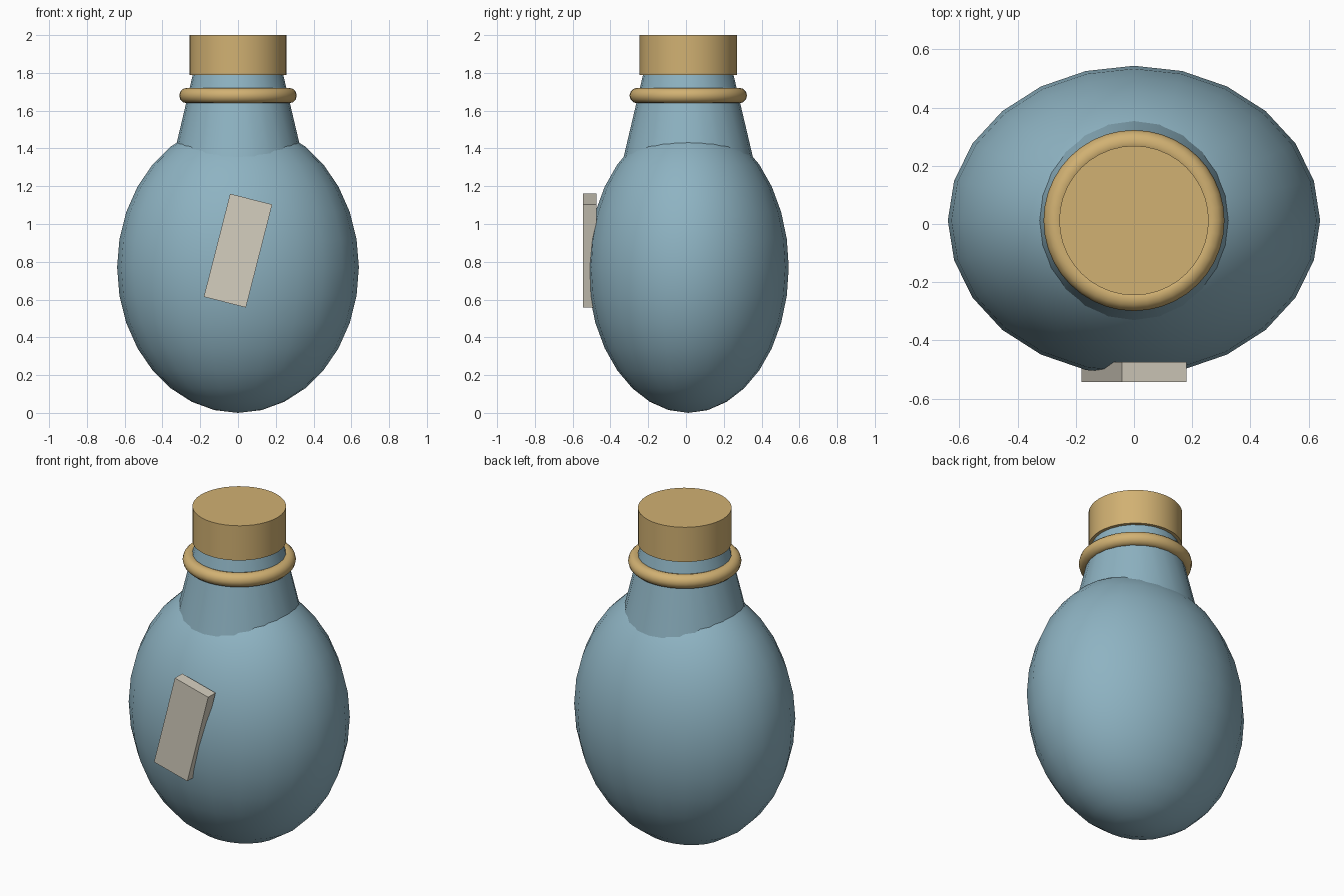
import bpy, math

if "Cube" in bpy.data.objects:
    bpy.data.objects.remove(bpy.data.objects["Cube"])

CY = 0.012  # shared axis of the bottle in y


def material(name, rgb):
    m = bpy.data.materials.new(name)
    m.diffuse_color = (*rgb, 1)
    m.use_nodes = True
    m.node_tree.nodes["Principled BSDF"].inputs["Base Color"].default_value = m.diffuse_color
    return m


def finish(name, mat, smooth=True):
    ob = bpy.context.object
    ob.name = name
    ob.data.materials.append(mat)
    bpy.ops.object.transform_apply(location=False, rotation=True, scale=True)
    if smooth:
        bpy.ops.object.shade_smooth_by_angle(angle=math.radians(40))
    return ob


glass = material("blue_glass", (0.27, 0.45, 0.54))
cork = material("cork", (0.64, 0.44, 0.17))
paper = material("paper", (0.66, 0.62, 0.52))

# Egg-shaped body
bpy.ops.mesh.primitive_uv_sphere_add(segments=24, ring_count=16, radius=1,
                                     location=(0, CY, 0.77))
bpy.context.object.scale = (0.64, 0.532, 0.77)
finish("bottle_body", glass)

# Tapered neck, sunk into the body and the stopper
bpy.ops.mesh.primitive_cone_add(vertices=24, radius1=0.355, radius2=0.23,
                                depth=0.53, location=(0, CY, 1.565))
finish("bottle_neck", glass)

# Collar ring round the neck
bpy.ops.mesh.primitive_torus_add(major_radius=0.27, minor_radius=0.041,
                                 major_segments=40, minor_segments=12,
                                 location=(0, CY, 1.68))
finish("neck_ring", cork)

# Stopper
bpy.ops.mesh.primitive_cylinder_add(vertices=40, radius=0.257, depth=0.21,
                                    location=(0, CY, 1.895))
finish("stopper", cork)

# Tilted label plate on the front
bpy.ops.mesh.primitive_cube_add(size=1, location=(0, -0.509, 0.859),
                                rotation=(0, 0.25, 0))
bpy.context.object.scale = (0.23, 0.07, 0.563)
finish("label", paper, smooth=False)
